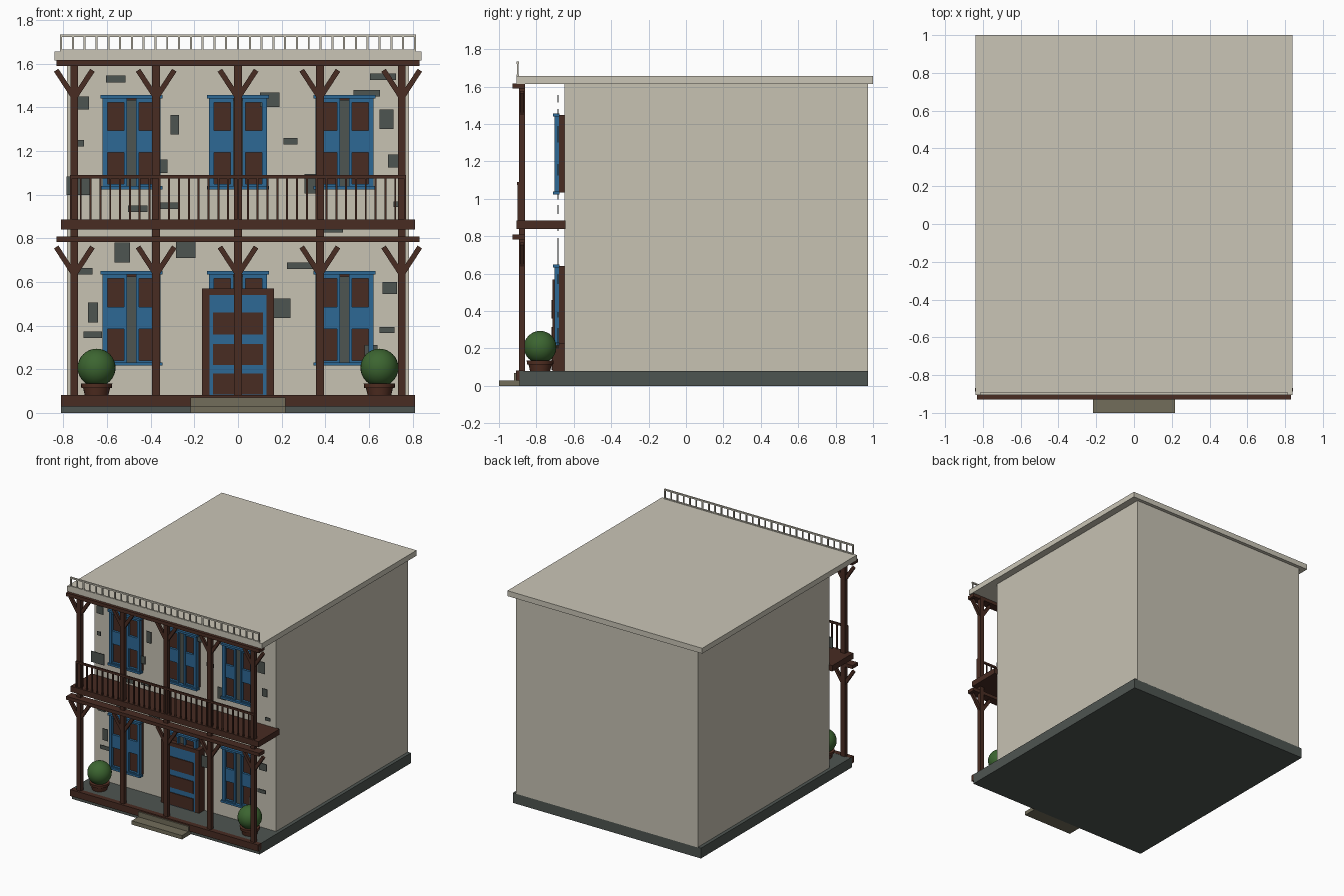
import bpy, bmesh, math
from mathutils import Matrix, Vector

if "Cube" in bpy.data.objects:
    bpy.data.objects.remove(bpy.data.objects["Cube"])


def material(name, rgb):
    m = bpy.data.materials.new(name)
    m.diffuse_color = (*rgb, 1)
    m.use_nodes = True
    m.node_tree.nodes["Principled BSDF"].inputs["Base Color"].default_value = m.diffuse_color
    return m


CREAM = material("cream plaster", (0.57, 0.54, 0.45))
TRIM = material("pale trim", (0.59, 0.56, 0.47))
BROWN = material("dark brown wood", (0.065, 0.025, 0.016))
BLUE = material("blue paint", (0.026, 0.14, 0.30))
GREY = material("slate grey", (0.076, 0.09, 0.082))
STEP = material("step stone", (0.17, 0.155, 0.105))
GREEN = material("leaf green", (0.045, 0.13, 0.03))
CLAY = material("clay", (0.085, 0.028, 0.016))


def finish(name, bm, mat):
    bmesh.ops.recalc_face_normals(bm, faces=bm.faces)
    me = bpy.data.meshes.new(name)
    bm.to_mesh(me)
    bm.free()
    me.materials.append(mat)
    ob = bpy.data.objects.new(name, me)
    bpy.context.collection.objects.link(ob)
    return ob


def boxes(name, mat, items):
    """One object from boxes given as x0, x1, y0, y1, z0, z1."""
    bm = bmesh.new()
    for x0, x1, y0, y1, z0, z1 in items:
        mid = Vector(((x0 + x1) / 2, (y0 + y1) / 2, (z0 + z1) / 2))
        size = Matrix.Diagonal((x1 - x0, y1 - y0, z1 - z0, 1))
        bmesh.ops.create_cube(bm, size=1, matrix=Matrix.Translation(mid) @ size)
    return finish(name, bm, mat)


def lathe(name, mat, x, y, profile, sides=24):
    """Solid of revolution from (radius, z) points."""
    bm = bmesh.new()
    rings = []
    for r, z in profile:
        rings.append([bm.verts.new((x + r * math.cos(a), y + r * math.sin(a), z))
                      for a in (2 * math.pi * i / sides for i in range(sides))])
    for lo, hi in zip(rings, rings[1:]):
        for i in range(sides):
            j = (i + 1) % sides
            bm.faces.new((lo[i], lo[j], hi[j], hi[i]))
    bm.faces.new(rings[0])
    bm.faces.new(rings[-1])
    return finish(name, bm, mat)


def smooth(ob, angle=40):
    bpy.ops.object.select_all(action='DESELECT')
    ob.select_set(True)
    bpy.context.view_layer.objects.active = ob
    bpy.ops.object.shade_smooth_by_angle(angle=math.radians(angle))


# Main volumes
boxes("foundation", GREY, [(-0.81, 0.81, -0.89, 0.973, 0, 0.08)])
boxes("house_body", CREAM, [(-0.783, 0.783, -0.65, 0.973, 0.078, 1.62)])
boxes("roof_slab", TRIM, [(-0.84, 0.84, -0.905, 1.0, 1.615, 1.657)])

# Porch edge and entrance steps
boxes("porch_edge", BROWN, [(-0.81, 0.81, -0.91, -0.87, 0.03, 0.081)])
boxes("steps", STEP, [(-0.217, 0.217, -1.0, -0.88, 0, 0.03),
                      (-0.217, 0.217, -0.92, -0.88, 0.03, 0.07)])

# Posts and horizontal beams
POSTS = [-0.75, -0.375, 0, 0.375, 0.75]
boxes("porch_posts", BROWN,
      [(x - 0.018, x + 0.018, -0.893, -0.861, 0.08, 1.6) for x in POSTS])
boxes("beams", BROWN, [(-0.832, 0.832, -0.928, -0.862, z, z + 0.027)
                       for z in (0.782, 1.589)])
boxes("balcony_floor", BROWN, [(-0.81, 0.81, -0.905, -0.645, 0.84, 0.885)])

# Diagonal braces on each side of every post
bm = bmesh.new()
for x in POSTS:
    for z in (0.645, 1.455):
        for side in (-1, 1):
            a = Vector((x + side * 0.008, -0.877, z))
            b = Vector((x + side * 0.083, -0.877, z + 0.115))
            d = b - a
            rot = Matrix.Rotation(math.atan2(d.x, d.z), 4, 'Y')
            bmesh.ops.create_cube(bm, size=1, matrix=Matrix.Translation((a + b) / 2)
                                  @ rot @ Matrix.Diagonal((0.024, 0.02, d.length, 1)))
finish("post_braces", bm, BROWN)


def railing(name, mat, half, y, z0, z1, count, w, rail):
    """Straight balustrade with a top rail and evenly spaced balusters."""
    parts = [(-half, half, y - 0.006, y + 0.006, z1 - rail, z1)]
    for i in range(count):
        x = -half + w / 2 + (2 * half - w) * i / (count - 1)
        parts.append((x - w / 2, x + w / 2, y - w / 2, y + w / 2, z0, z1 - rail))
    return boxes(name, mat, parts)


railing("balcony_railing", BROWN, 0.77, -0.897, 0.885, 1.09, 35, 0.009, 0.016)
railing("roof_railing", TRIM, 0.815, -0.899, 1.655, 1.733, 31, 0.009, 0.011)
boxes("roof_railing_base", TRIM, [(-0.815, 0.815, -0.905, -0.893, 1.657, 1.664)])


# Shuttered windows: wooden backing, blue framing, dark central pane
def window(name, cx, top):
    bot = top - 0.425
    boxes(name + "_backing", BROWN,
          [(cx - 0.13, cx + 0.13, -0.68, -0.645, bot + 0.005, top - 0.005)])
    frame = []
    for s in (-1, 1):
        for a, b in ((0.109, 0.132), (0.02, 0.034)):
            x0, x1 = sorted((cx + s * a, cx + s * b))
            frame.append((x0, x1, -0.703, -0.678, bot, top))
        x0, x1 = sorted((cx + s * 0.03, cx + s * 0.112))
        for z0, z1 in ((top - 0.03, top), (top - 0.26, top - 0.16), (bot, bot + 0.02)):
            frame.append((x0, x1, -0.698, -0.678, z0, z1))
    for z in (bot - 0.004, top - 0.012):
        frame.append((cx - 0.141, cx + 0.141, -0.712, -0.676, z, z + 0.016))
    boxes(name + "_shutters", BLUE, frame)
    boxes(name + "_pane", GREY,
          [(cx - 0.02, cx + 0.02, -0.688, -0.679, bot + 0.01, top - 0.02)])


for floor, top in (("lower", 0.645), ("upper", 1.453)):
    for side, cx in (("left", -0.488), ("middle", 0), ("right", 0.488)):
        window(f"{floor}_{side}_window", cx, top)

# Front door with surround and three raised panels
boxes("door_surround", BROWN, [(-0.165, -0.13, -0.715, -0.645, 0.08, 0.57),
                               (0.13, 0.165, -0.715, -0.645, 0.08, 0.57),
                               (-0.13, 0.13, -0.715, -0.645, 0.54, 0.57)])
boxes("door", BLUE, [(-0.132, 0.132, -0.712, -0.645, 0.08, 0.542)])
boxes("door_panels", BROWN, [(-0.115, 0.115, -0.718, -0.711, z0, z1)
                             for z0, z1 in ((0.36, 0.46), (0.22, 0.315), (0.085, 0.18))])

# Scattered facing stones: centre x, centre z, width, height
STONES = [
    (-0.56, 1.53, .09, .03), (-0.71, 1.42, .055, .06), (-0.72, 1.235, .03, .03),
    (-0.29, 1.32, .04, .09), (0.24, 1.245, .065, .03), (0.145, 1.435, .09, .065),
    (0.59, 1.465, .12, .03), (0.665, 1.54, .12, .03), (0.68, 1.345, .065, .09),
    (0.71, 1.155, .045, .06), (-0.34, 1.13, .035, .06), (-0.73, 1.04, .11, .085),
    (0.34, 1.05, .07, .09), (-0.46, 0.935, .09, .03), (-0.315, 0.95, .085, .03),
    (0.735, 0.955, .045, .025), (-0.53, 0.735, .07, .09), (-0.24, 0.75, .09, .08),
    (-0.70, 0.65, .065, .03), (-0.665, 0.46, .045, .09), (-0.665, 0.357, .085, .03),
    (0.2, 0.48, .08, .09), (0.285, 0.675, .12, .03), (0.695, 0.572, .065, .055),
    (0.683, 0.38, .07, .028), (0.43, 0.837, .10, .02), (0.61, 0.255, .06, .11)]
boxes("facing_stones", GREY, [(x - w / 2, x + w / 2, -0.687, -0.682, z - h / 2, z + h / 2)
                              for x, z, w, h in STONES])

# Potted topiary balls on both sides of the porch
for side, x in (("left", -0.648), ("right", 0.648)):
    smooth(lathe(side + "_pot", CLAY, x, -0.78,
                 [(0.054, 0.08), (0.062, 0.115), (0.07, 0.115), (0.072, 0.135), (0.06, 0.135)]))
    bm = bmesh.new()
    bmesh.ops.create_uvsphere(bm, u_segments=28, v_segments=16, radius=0.087,
                              matrix=Matrix.Translation((x, -0.78, 0.207)))
    smooth(finish(side + "_bush", bm, GREEN))
